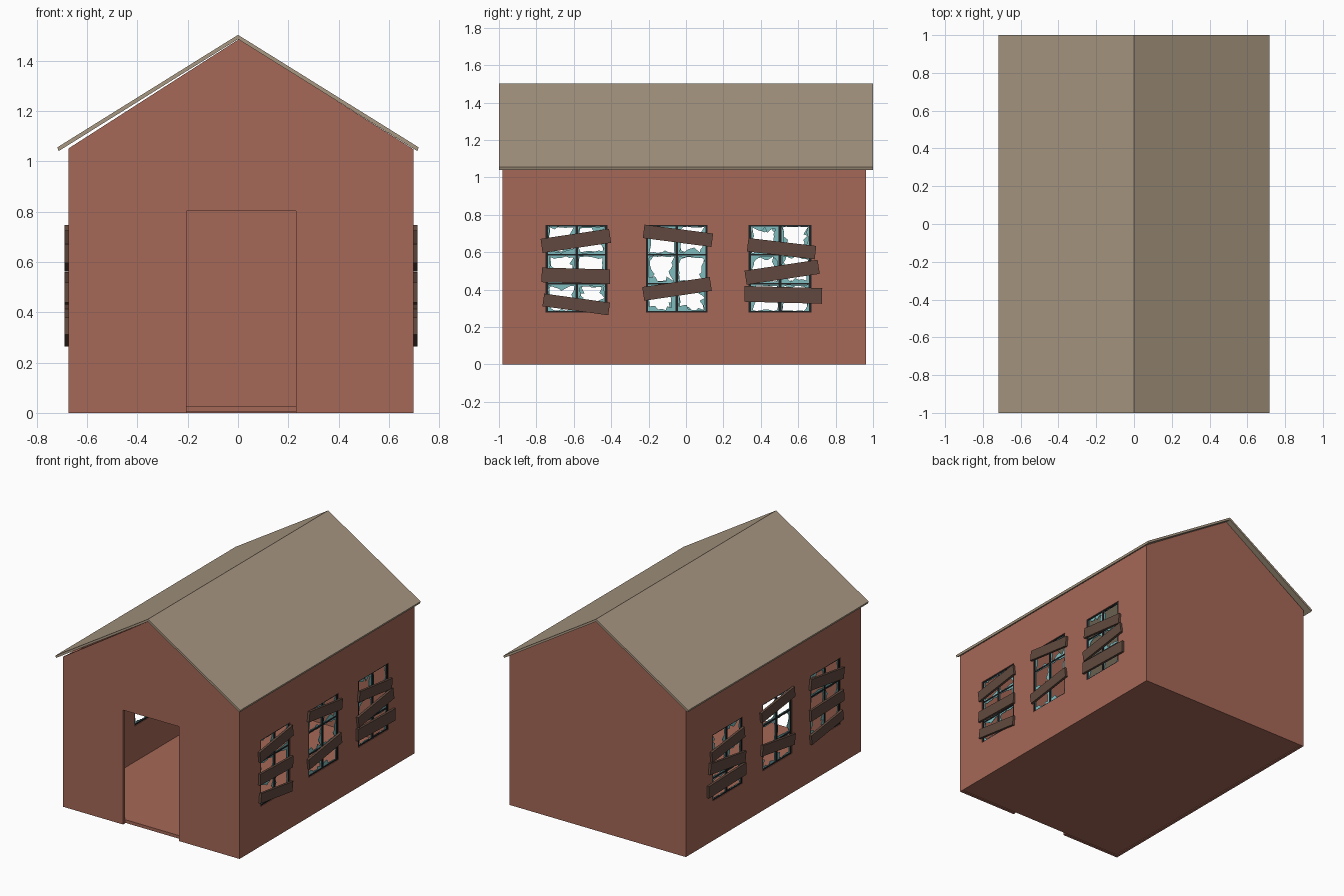
import bpy, bmesh, math, random
from mathutils import Matrix, Vector

if "Cube" in bpy.data.objects:
    bpy.data.objects.remove(bpy.data.objects["Cube"])

random.seed(7)


def lin(c):
    c /= 255
    return c / 12.92 if c <= 0.04045 else ((c + 0.055) / 1.055) ** 2.4


def material(name, r, g, b):
    m = bpy.data.materials.new(name)
    m.diffuse_color = (lin(r), lin(g), lin(b), 1)
    m.use_nodes = True
    m.node_tree.nodes["Principled BSDF"].inputs["Base Color"].default_value = m.diffuse_color
    return m


BRICK = material("brick_red", 166, 104, 87)
ROOF = material("roof_tan", 168, 151, 129)
WOOD = material("dark_board", 97, 73, 62)
FRAME = material("window_black", 36, 34, 36)
GLASS = material("glass_teal", 128, 188, 190)


def finish(bm, name, mat):
    bmesh.ops.recalc_face_normals(bm, faces=bm.faces[:])
    me = bpy.data.meshes.new(name)
    bm.to_mesh(me)
    bm.free()
    me.materials.append(mat)
    ob = bpy.data.objects.new(name, me)
    bpy.context.collection.objects.link(ob)
    return ob


def extrude(bm, faces, vec):
    res = bmesh.ops.extrude_face_region(bm, geom=faces, use_keep_orig=True)
    vs = [g for g in res["geom"] if isinstance(g, bmesh.types.BMVert)]
    bmesh.ops.translate(bm, verts=vs, vec=vec)


def profile_y(name, pts, y0, y1, mat):
    """Extrude an (x, z) outline from y0 to y1."""
    bm = bmesh.new()
    f = bm.faces.new([bm.verts.new((x, y0, z)) for x, z in pts])
    extrude(bm, [f], Vector((0, y1 - y0, 0)))
    return finish(bm, name, mat)


def add_box(bm, c, size, angle=0.0):
    m = (Matrix.Translation(c) @ Matrix.Rotation(angle, 4, 'X')
         @ Matrix.Diagonal((*size, 1)))
    bmesh.ops.create_cube(bm, size=1, matrix=m)


# overall dimensions
CX, HALF, T = 0.0125, 0.6855, 0.02
X0, X1 = CX - HALF, CX + HALF
Y0, Y1 = -0.98, 0.963
EAVE, APEX = 1.052, 1.486
DOOR = (-0.205, 0.23, 0.803)

# gable walls, the front one with the doorway cut down to the ground
top = [(X1, 0), (X1, EAVE - 0.004), (0.004, APEX), (X0, EAVE), (X0, 0)]
door = [(DOOR[0], 0), (DOOR[0], DOOR[2]), (DOOR[1], DOOR[2]), (DOOR[1], 0)]
profile_y("front_wall", top + door, Y0, Y0 + T, BRICK)
profile_y("back_wall", top, Y1 - T, Y1, BRICK)

# floor slab
bm = bmesh.new()
add_box(bm, (CX, (Y0 + Y1) / 2, 0.016), (2 * HALF - 2 * T, Y1 - Y0 - 2 * T, 0.022))
finish(bm, "floor", BRICK)

# roof: bent sheet overhanging on all sides
profile_y("roof", [(-0.718, 1.056), (0, 1.503), (0.718, 1.056),
                   (0.713, 1.041), (0, 1.486), (-0.713, 1.041)], -1, 1, ROOF)

# side walls, windows and boards
WINDOWS = [(-0.75, -0.42), (-0.215, 0.115), (0.335, 0.67)]
ZB, ZT = 0.278, 0.745
BARS_Z = (0.432, 0.587)
# y, z, length, height, tilt in degrees
BOARDS = [(-0.589, 0.661, 0.37, 0.076, 8.4), (-0.589, 0.474, 0.365, 0.078, -1.5),
          (-0.587, 0.321, 0.355, 0.068, -7.8), (-0.043, 0.688, 0.37, 0.072, -7.4),
          (-0.048, 0.404, 0.365, 0.074, 8.4), (0.511, 0.619, 0.365, 0.072, -6.7),
          (0.514, 0.493, 0.395, 0.076, 8.5), (0.52, 0.372, 0.415, 0.084, -1.5)]


def shards(bm, x, ya, yb, za, zb):
    """Jagged broken glass left around the edge of one pane."""
    corners = [(ya, za), (yb, za), (yb, zb), (ya, zb)]
    cy, cz = (ya + yb) / 2, (za + zb) / 2
    outer, inner = [], []
    n = 6
    for k in range(4):
        a, b = corners[k], corners[(k + 1) % 4]
        big = random.choice((0.12, 0.25, 0.5))
        for i in range(n):
            y = a[0] + (b[0] - a[0]) * i / n
            z = a[1] + (b[1] - a[1]) * i / n
            f = random.uniform(0.04, big)
            outer.append(bm.verts.new((x, y, z)))
            inner.append(bm.verts.new((x, y + (cy - y) * f, z + (cz - z) * f)))
    m = len(outer)
    faces = [bm.faces.new((outer[i], outer[(i + 1) % m], inner[(i + 1) % m], inner[i]))
             for i in range(m)]
    extrude(bm, faces, Vector((0.004, 0, 0)))


for side, s in (("right", 1), ("left", -1)):
    xo = CX + s * HALF
    xm = xo - s * T / 2

    # wall sheet with window openings, thickened inward
    bm = bmesh.new()
    ys = [Y0 + T] + [v for w in WINDOWS for v in w] + [Y1 - T]
    zs = [0, ZB, ZT, EAVE - 0.004]
    g = [[bm.verts.new((xo, y, z)) for z in zs] for y in ys]
    faces = [bm.faces.new((g[i][j], g[i + 1][j], g[i + 1][j + 1], g[i][j + 1]))
             for i in range(len(ys) - 1) for j in range(3)
             if not (j == 1 and i % 2 == 1)]
    extrude(bm, faces, Vector((-s * T, 0, 0)))
    finish(bm, side + "_wall", BRICK)

    # frames with glazing bars, and broken panes
    fr, gl = bmesh.new(), bmesh.new()
    for ya, yb in WINDOWS:
        ym, zm = (ya + yb) / 2, (ZB + ZT) / 2
        for y, w in ((ya + 0.006, 0.012), (ym, 0.014), (yb - 0.006, 0.012)):
            add_box(fr, (xm, y, zm), (0.014, w, ZT - ZB))
        for z in (ZB + 0.004, *BARS_Z, ZT - 0.004):
            add_box(fr, (xm, ym, z), (0.012, yb - ya, 0.009))
        rows = (ZB, *BARS_Z, ZT)
        for j in range(3):
            for pa, pb in ((ya + 0.012, ym - 0.007), (ym + 0.007, yb - 0.012)):
                shards(gl, xm - 0.002, pa, pb, rows[j] + 0.004, rows[j + 1] - 0.004)
    finish(fr, side + "_window_frames", FRAME)
    finish(gl, side + "_broken_glass", GLASS)

    # boards nailed across the windows
    bm = bmesh.new()
    for y, z, ln, h, a in BOARDS:
        add_box(bm, (xo + s * 0.0075, y, z), (0.017, ln, h), math.radians(a))
    finish(bm, side + "_window_boards", WOOD)
